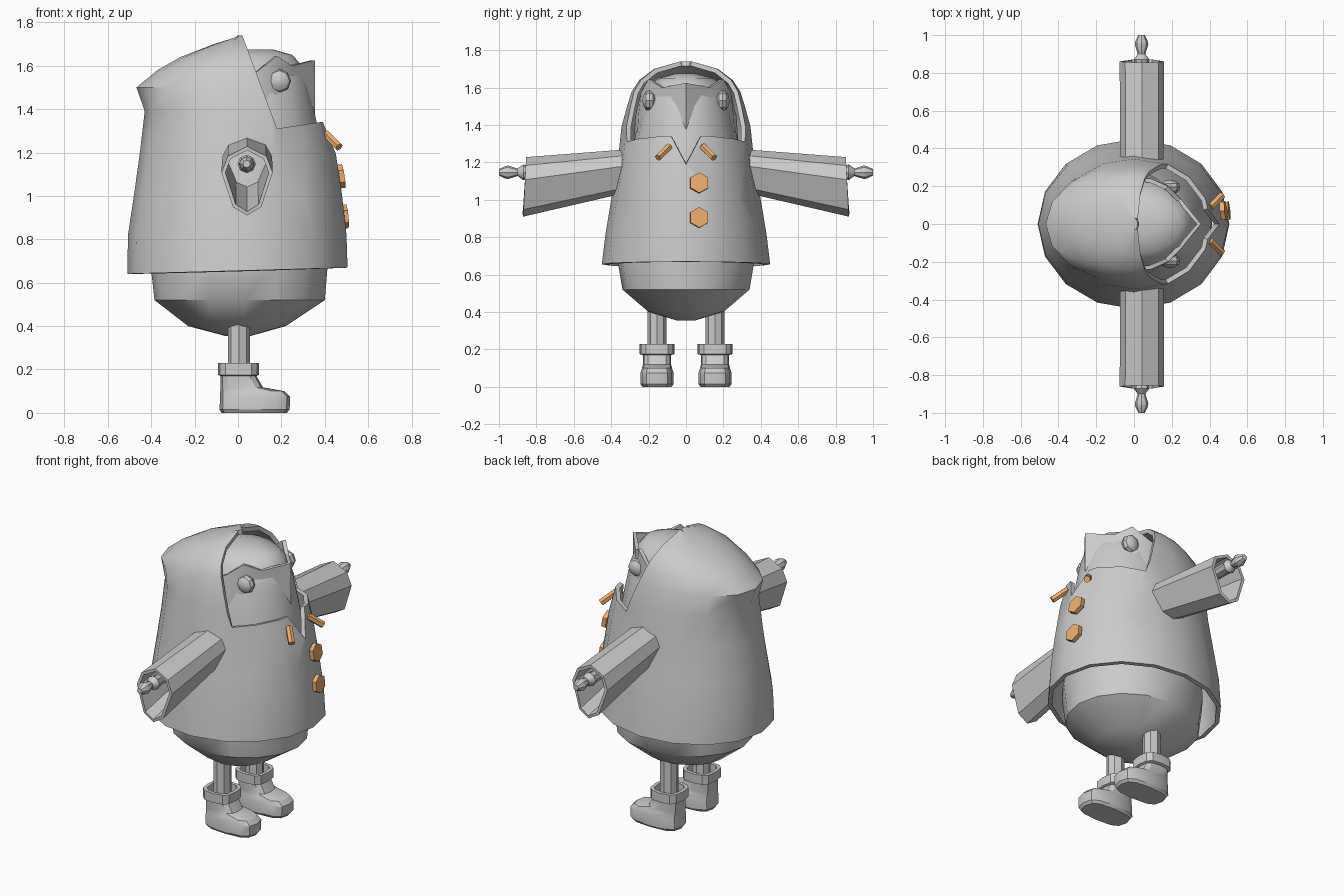
import bpy, bmesh, math
from mathutils import Vector

if "Cube" in bpy.data.objects:
    bpy.data.objects.remove(bpy.data.objects["Cube"])

orange = bpy.data.materials.new("orange")
orange.diffuse_color = (0.85, 0.42, 0.15, 1)
orange.use_nodes = True
orange.node_tree.nodes["Principled BSDF"].inputs["Base Color"].default_value = orange.diffuse_color


def finish(name, bm, thick=0, angle=32, mat=None):
    bmesh.ops.remove_doubles(bm, verts=bm.verts, dist=0.0005)
    bmesh.ops.recalc_face_normals(bm, faces=bm.faces)
    me = bpy.data.meshes.new(name)
    bm.to_mesh(me)
    bm.free()
    ob = bpy.data.objects.new(name, me)
    bpy.context.collection.objects.link(ob)
    bpy.ops.object.select_all(action='DESELECT')
    ob.select_set(True)
    bpy.context.view_layer.objects.active = ob
    if thick:
        m = ob.modifiers.new("thickness", 'SOLIDIFY')
        m.thickness, m.offset = thick, -1
        bpy.ops.object.modifier_apply(modifier=m.name)
    bpy.ops.object.shade_smooth_by_angle(angle=math.radians(angle))
    if mat:
        me.materials.append(mat)
    return ob


def loft(rings, closed=True, caps=(False, False)):
    bm = bmesh.new()
    vs = [[bm.verts.new(p) for p in r] for r in rings]
    n = len(vs[0])
    for a, b in zip(vs, vs[1:]):
        for i in range(n if closed else n - 1):
            j = (i + 1) % n
            bm.faces.new((a[i], a[j], b[j], b[i]))
    if caps[0]:
        bm.faces.new(vs[0])
    if caps[1]:
        bm.faces.new(vs[-1])
    return bm


def oval(z, x0, x1, ry, n=16, power=1.0, cx=0.0, cy=0.0, tilt=0.0):
    # egg section with separate back (x0) and front (x1) reach
    pts = []
    for i in range(n):
        t = 2 * math.pi * i / n
        c, s = round(math.cos(t), 6), round(math.sin(t), 6)
        c = math.copysign(abs(c) ** power, c)
        s = math.copysign(abs(s) ** power, s)
        x = cx + c * ((x1 - cx) if c > 0 else (cx - x0))
        pts.append((x, cy + s * ry, z + tilt * x))
    return pts


# Body and head, one egg
body = [(.355, -.06, .06, .05), (.40, -.23, .22, .20), (.52, -.385, .40, .34),
        (.70, -.405, .415, .37), (1.0, -.39, .41, .33), (1.3, -.34, .37, .28),
        (1.5, -.28, .33, .24), (1.6, -.2, .295, .20), (1.65, -.1, .25, .15),
        (1.675, -.02, .16, .06)]
finish("body", loft([oval(*r, cx=.03) for r in body], caps=(True, True)), angle=40)

# Hooded coat: lofted shell, then the face opening and collar notch are cut
coat = [(.655, -.51, .505, .45), (.82, -.507, .50, .43), (1.0, -.48, .48, .40),
        (1.2, -.452, .45, .365), (1.39, -.43, .395, .345), (1.5, -.468, .38, .315),
        (1.58, -.37, .36, .29), (1.64, -.265, .34, .25), (1.70, -.11, .30, .17),
        (1.74, .02, .2, .03)]
bm = loft([oval(*r, tilt=.028 if r[0] < .8 else 0) for r in coat], caps=(False, True))
hood_co, hood_no = Vector((.18, 0, 1.31)), Vector((.43, 0, .16)).normalized()
rim_co, rim_no = Vector((.18, 0, 1.31)), Vector((-.15, 0, 1)).normalized()
notch = Vector((0, 0, 1.19))
notch_l, notch_r = (Vector((0, s, -.53)).normalized() for s in (1, -1))


def centre(f):
    return f.calc_center_median()


def cut(co, no, keep):
    faces = [f for f in bm.faces if keep(centre(f))]
    geom = faces + list({e for f in faces for e in f.edges}) + list({v for f in faces for v in f.verts})
    bmesh.ops.bisect_plane(bm, geom=geom, plane_co=co, plane_no=no, dist=1e-5)


cut(hood_co, hood_no, lambda c: c.z > 1.1)
cut(rim_co, rim_no, lambda c: (c - hood_co).dot(hood_no) > 0 and c.z > 1.1)
for no in (notch_l, notch_r):
    cut(notch, no, lambda c: c.x > .2 and 1.0 < c.z < 1.4 and abs(c.y) < .2)
dead = []
for f in bm.faces:
    c = centre(f)
    opening = (c - hood_co).dot(hood_no) > 0 and (c - rim_co).dot(rim_no) > 0
    vee = c.x > .2 and c.z > 1.19 and abs(c.y) < .53 * (c.z - 1.19)
    if opening or vee:
        dead.append(f)
bmesh.ops.delete(bm, geom=dead, context='FACES')
finish("hooded_coat", bm, thick=.025, angle=35)

# Face mask: pointed collar wrapped round the front of the head
half = [(.355, 0, 1.625), (.25, .13, 1.60), (.18, .2, 1.645), (.09, .24, 1.575), (-.06, .255, 1.5)]
top = [(x, -y, z) for x, y, z in reversed(half[1:])] + half
mid = [(x, y * 1.06, 1.45) for x, y, z in top]
low = [(x, y * 1.12, 1.2) for x, y, z in top]
finish("face_mask", loft([low, mid, top], closed=False), thick=.022)


def prism(name, loc, direction, r, length, spin=0):
    bm = bmesh.new()
    bmesh.ops.create_cone(bm, cap_ends=True, segments=6, radius1=r, radius2=r, depth=length)
    ob = finish(name, bm, mat=orange)
    ob.rotation_mode = 'QUATERNION'
    ob.rotation_quaternion = Vector(direction).to_track_quat('Z', 'Y')
    ob.location = loc


# Front buttons
prism("button_upper", (.474, .07, 1.09), (1, .1, .15), .055, .025)
prism("button_lower", (.492, .07, .905), (1, .1, .1), .055, .025)

for s, side in ((1, "left"), (-1, "right")):
    # Collar toggle
    prism("collar_toggle_" + side, (.435, s * .12, 1.255), (1, s, -1), .02, .105)

    # Eye
    bm = bmesh.new()
    bmesh.ops.create_uvsphere(bm, u_segments=8, v_segments=6, radius=.055)
    for v in bm.verts:
        x, y, z = v.co
        v.co = (.19 + x, s * (.195 + z * .7), 1.53 + y)
    finish("eye_" + side, bm)

    # Sleeve, drooping towards an open cuff
    def cuff(y, hi, lo, w, lean):
        shape = [(0, 1), (.75, .86), (1, .62), (.55, .12), (0, 0), (-.55, .12), (-1, .62), (-.75, .86)]
        return [(.042 + a * w, s * (y - lean * b), lo + (hi - lo) * b) for a, b in shape]
    finish("sleeve_" + side, loft([cuff(.31, 1.27, 1.04, .115, 0), cuff(.87, 1.228, .91, .118, .015)]),
           thick=.018)

    # Arm and hand
    prof = [(.032, .4), (.034, .84), (.042, .87), (.02, .90), (.036, .95), (.034, .965), (.017, 1.0)]
    rings = [[(.04 + r * math.cos(k * math.pi / 4), s * y, 1.147 + r * math.sin(k * math.pi / 4))
              for k in range(8)] for r, y in prof]
    finish("hand_" + side, loft(rings, caps=(True, True)), angle=40)

    # Leg
    cy = s * .155
    finish("leg_" + side, loft([oval(z, -.047, .055, .05, 8, cx=.004, cy=cy) for z in (.17, .42)],
                               caps=(True, True)))

    # Boot, from the sole up to a hollow cuff
    boot = [(0, -.075, .225, .078), (.015, -.085, .238, .088), (.075, -.083, .24, .088),
            (.10, -.082, .215, .08), (.118, -.08, .115, .076), (.17, -.08, .085, .076),
            (.175, -.092, .097, .093), (.23, -.092, .097, .093), (.23, -.072, .077, .073),
            (.17, -.07, .075, .07)]
    finish("boot_" + side, loft([oval(z, a, b, w, 12, .65, (a + b) / 2, cy) for z, a, b, w in boot],
                                caps=(True, True)))
